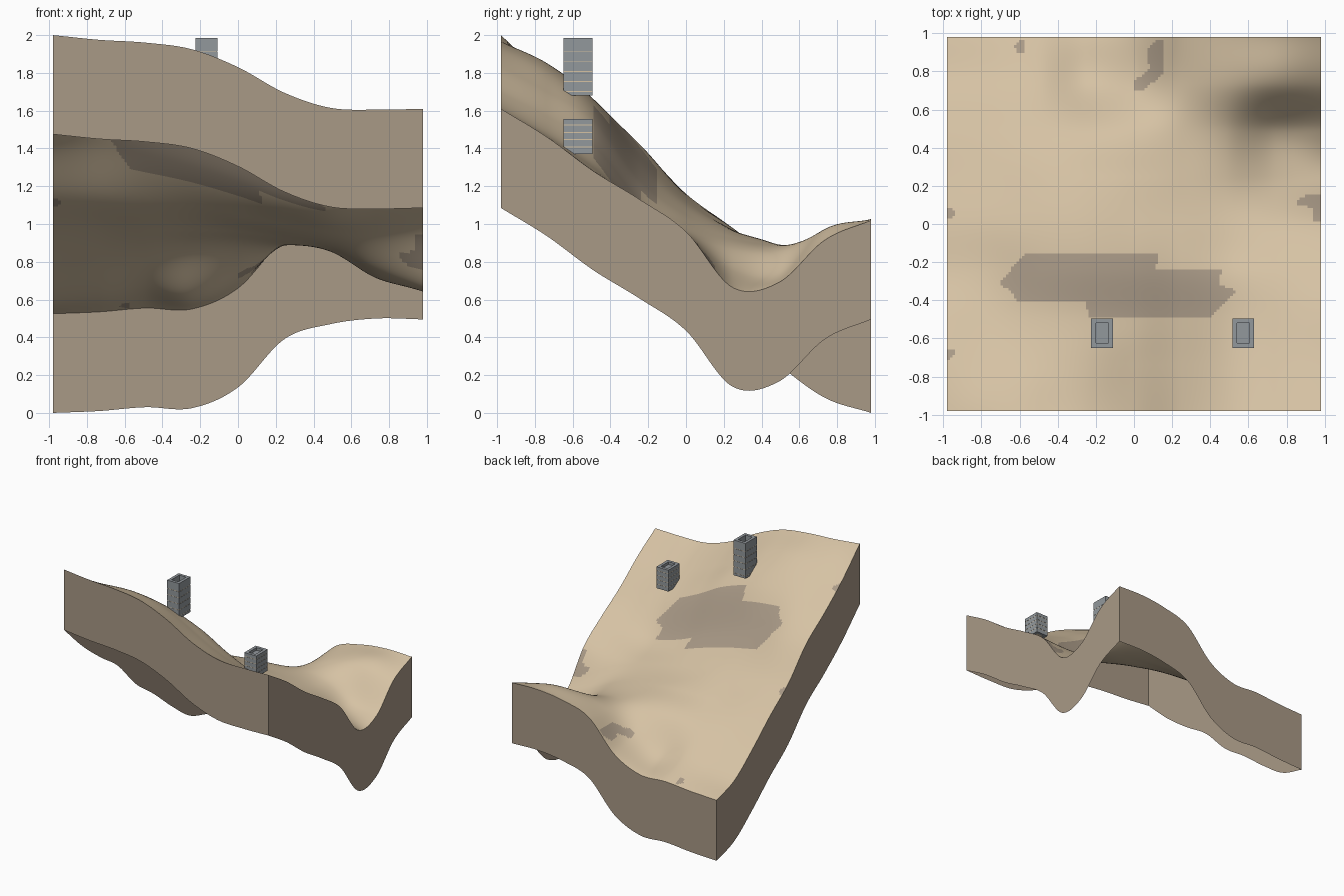
import bpy
import bmesh
from math import radians

if "Cube" in bpy.data.objects:
    bpy.data.objects.remove(bpy.data.objects["Cube"])

HALF = 0.98      # half the side of the square plot
SKIRT = 0.525    # height of the cut earth sides
CELLS = 140      # grid cells along each side


def make_material(name, red, green, blue):
    mat = bpy.data.materials.new(name)
    colour = (red, green, blue, 1)
    mat.diffuse_color = colour
    mat.use_nodes = True
    shader = next(n for n in mat.node_tree.nodes if n.type == "BSDF_PRINCIPLED")
    shader.inputs["Base Color"].default_value = colour
    shader.inputs["Roughness"].default_value = 0.9
    return mat


sand = make_material("sand", 0.67, 0.54, 0.37)
earth = make_material("brown earth", 0.395, 0.32, 0.24)
concrete = make_material("grey concrete", 0.29, 0.315, 0.335)


def add_object(name, bm, materials):
    mesh = bpy.data.meshes.new(name)
    bm.to_mesh(mesh)
    bm.free()
    for mat in materials:
        mesh.materials.append(mat)
    obj = bpy.data.objects.new(name, mesh)
    bpy.context.scene.collection.objects.link(obj)
    return obj


# Ground heights in hundredths: rows run front to back, columns run -x to +x
HEIGHTS = [
    [200, 197.5, 196, 192.5, 183, 169.5, 161.5, 160.5, 161],
    [177, 183, 185, 181, 170, 157, 148, 146, 146],
    [158, 165, 166, 163, 155, 142, 132, 129, 128],
    [141, 142, 137, 131, 123, 113, 107, 109, 113],
    [116, 115, 113, 110, 105, 100, 96, 95, 96],
    [98, 98, 97, 97, 96, 93, 87.5, 75.5, 66.5],
    [78, 80, 83, 86, 88.5, 89, 86, 73, 69],
    [60.5, 63, 66, 62, 72, 89, 96, 97, 91.5],
    [52.5, 53.5, 55.5, 55, 66, 91.5, 99.5, 102.5, 102],
]


def spline(values, u):
    """Smooth curve through evenly spaced values, u from 0 to 1."""
    padded = [2 * values[0] - values[1], *values, 2 * values[-1] - values[-2]]
    spans = len(values) - 1
    i = min(int(u * spans), spans - 1)
    t = u * spans - i
    a, b, c, d = padded[i:i + 4]
    return b + t / 2 * (c - a + t * (2 * a - 5 * b + 4 * c - d + t * (3 * (b - c) + d - a)))


def ground_height(u, v):
    return spline([spline(row, u) for row in HEIGHTS], v) / 100


# Outlines of the bare earth patches, in plan
PATCHES = [
    [(-.71, -.32), (-.58, -.16), (.13, -.16), (.11, -.24), (.46, -.24), (.44, -.32),
     (.54, -.35), (.41, -.485), (-.24, -.485), (-.25, -.405), (-.61, -.405), (-.65, -.35)],
    [(0, .75), (.08, .81), (.07, .92), (.11, .96), (.16, .96), (.16, .79), (.03, .69), (0, .71)],
    [(.84, .11), (.91, .16), (.98, .16), (.98, .01), (.94, .01), (.94, .08)],
    [(-.98, .02), (-.93, .05), (-.95, .08), (-.98, .08)],
    [(-.98, -.72), (-.93, -.67), (-.95, -.65), (-.98, -.66)],
    [(-.63, .93), (-.6, .96), (-.57, .96), (-.58, .9), (-.61, .9)],
]


def inside(x, y, outline):
    hit = False
    for (ax, ay), (bx, by) in zip(outline, outline[1:] + outline[:1]):
        if (ay > y) != (by > y) and x < ax + (y - ay) * (bx - ax) / (by - ay):
            hit = not hit
    return hit


# Rolling ground, painted by patch outline
bm = bmesh.new()
bmesh.ops.create_grid(bm, x_segments=CELLS, y_segments=CELLS, size=HALF)
for vert in bm.verts:
    u, v = [min(max((c / HALF + 1) / 2, 0), 1) for c in vert.co.xy]
    vert.co.z = ground_height(u, v)
for face in bm.faces:
    centre = face.calc_center_median()
    face.material_index = int(any(inside(centre.x, centre.y, p) for p in PATCHES))

# Cut earth sides, open underneath
rim = [e for e in bm.edges if e.is_boundary]
sides = bmesh.ops.extrude_edge_only(bm, edges=rim)["geom"]
for part in sides:
    if isinstance(part, bmesh.types.BMVert):
        part.co.z -= SKIRT
    elif isinstance(part, bmesh.types.BMFace):
        part.material_index = 1
bmesh.ops.recalc_face_normals(bm, faces=bm.faces)
bm.faces.ensure_lookup_table()
if bm.faces[0].normal.z < 0:
    bmesh.ops.reverse_faces(bm, faces=bm.faces)
ground = add_object("ground", bm, [sand, earth])
ground.data.shade_smooth()
ground.data.set_sharp_from_angle(angle=radians(50))


def add_box(bm, x0, x1, y0, y1, z0, z1, material=0):
    box = bmesh.ops.create_cube(bm, size=1)["verts"]
    for vert in box:
        vert.co.x = x1 if vert.co.x > 0 else x0
        vert.co.y = y1 if vert.co.y > 0 else y0
        vert.co.z = z1 if vert.co.z > 0 else z0
    for face in {f for vert in box for f in vert.link_faces}:
        face.material_index = material


def add_tower(name, x, y, bottom, first_joint, pitch, joints, top):
    """Block tower: rings of four slabs, sandy mortar joints, recessed top."""
    bm = bmesh.new()
    w, d, wall, joint, recess = 0.0575, 0.0775, 0.025, 0.005, 0.0015
    levels = [bottom, *[first_joint + i * pitch for i in range(joints)], top + joint]
    for z0, upper in zip(levels, levels[1:]):
        z1 = upper - joint
        for s in (-1, 1):
            xs = sorted((x + s * w, x + s * (w - wall)))
            ys = sorted((y + s * d, y + s * (d - wall)))
            add_box(bm, *xs, y - d, y + d, z0, z1)
            add_box(bm, x - w + wall, x + w - wall, *ys, z0, z1)
    # Mortar core showing in the joints
    floor = levels[-2] + joint
    mw, md = w - recess, d - recess
    add_box(bm, x - mw, x + mw, y - md, y + md, bottom + joint, levels[-2] + joint / 4, 1)
    # Floor slab inside the top course
    add_box(bm, x - w + wall, x + w - wall, y - d + wall, y + d - wall, levels[-2], floor)
    add_object(name, bm, [concrete, sand])


add_tower("tall_tower", -0.167, -0.572, 1.68, 1.705, 0.053, 5, 1.985)
add_tower("short_tower", 0.573, -0.572, 1.37, 1.41, 0.039, 4, 1.555)
